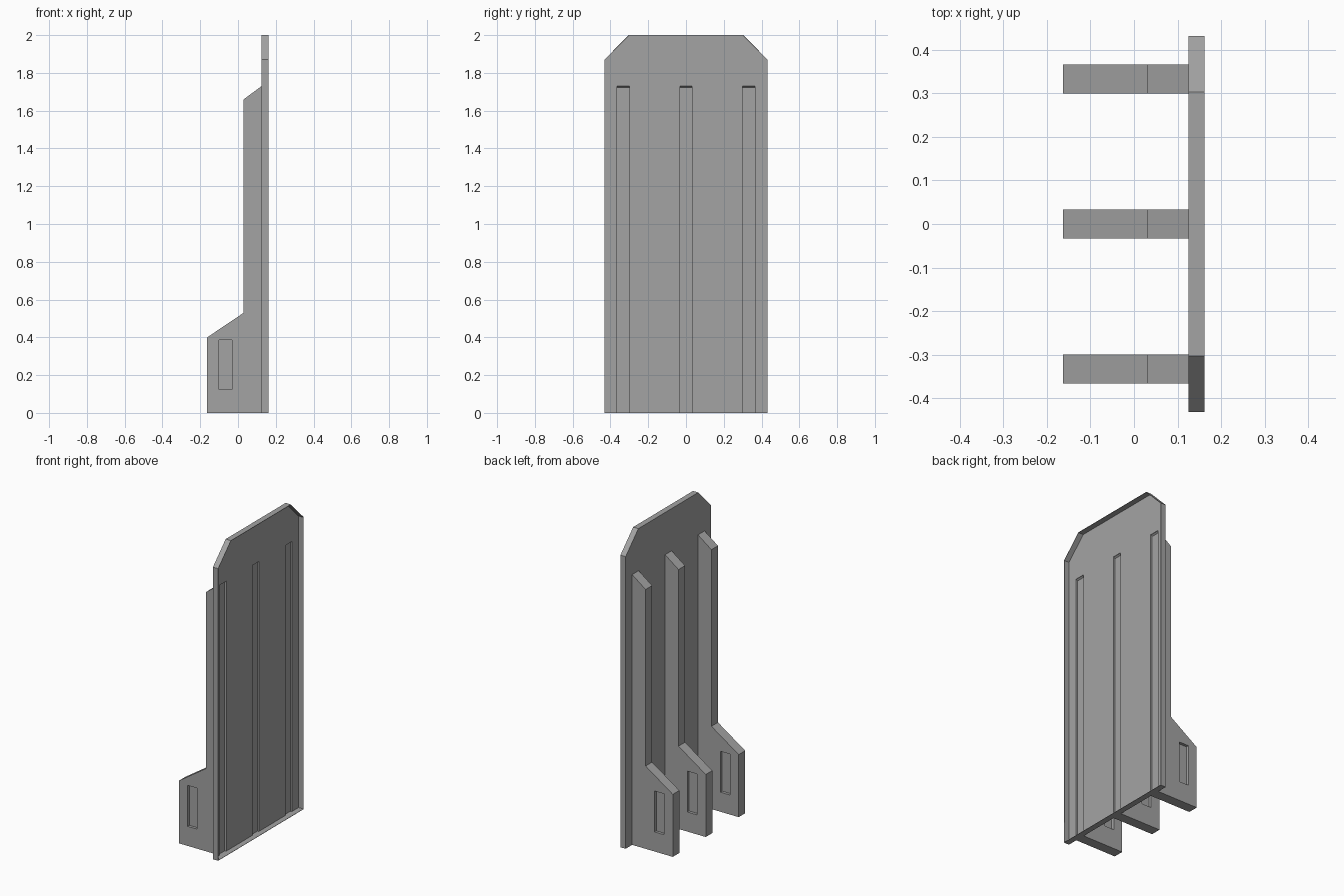
import bpy
import bmesh

cube = bpy.data.objects.get("Cube")
if cube:
    bpy.data.objects.remove(cube, do_unlink=True)

# One plain grey for everything
grey = bpy.data.materials.new("plain_grey")
grey.use_nodes = True
colour = (0.37, 0.37, 0.37, 1)
grey.diffuse_color = colour
grey.node_tree.nodes["Principled BSDF"].inputs["Base Color"].default_value = colour

BACK, OPEN, HALF_Y = 0.125, 0.162, 0.432
RIB_HALF, RIB_TOP = 0.033, 1.73
RIB_YS = (-0.333, 0, 0.333)


def finish(bm, name):
    mesh = bpy.data.meshes.new(name)
    bm.to_mesh(mesh)
    bm.free()
    mesh.materials.append(grey)
    obj = bpy.data.objects.new(name, mesh)
    bpy.context.collection.objects.link(obj)
    return obj


def ring(bm, points):
    return [bm.verts.new(p) for p in points]


def bridge(bm, a, b, skip=()):
    n = len(a)
    for i in range(n):
        if i not in skip:
            j = (i + 1) % n
            bm.faces.new((a[i], a[j], b[j], b[i]))


def thicken(obj, thickness):
    mod = obj.modifiers.new("thickness", "SOLIDIFY")
    mod.thickness = thickness
    mod.offset = -1


# Rim around the open side of the panel, with chamfered upper corners
top = [(HALF_Y, 1.87), (0.303, 2), (-0.303, 2), (-HALF_Y, 1.87)]
outline = [(-HALF_Y, 0), (HALF_Y, 0)] + top
bm = bmesh.new()
bridge(bm, ring(bm, [(OPEN, y, z) for y, z in outline]),
       ring(bm, [(BACK, y, z) for y, z in outline]))
for f in bm.faces:
    c = f.calc_center_median()
    c.x, c.z = 0, c.z - 1
    if f.normal.length == 0:
        f.normal_update()
    if f.normal.dot(c) < 0:
        f.normal_flip()
thicken(finish(bm, "panel_rim"), 0.003)

# Panel sheet, slotted where the ribs meet it
bm = bmesh.new()
slots = [(-HALF_Y, 0)]
for y in RIB_YS:
    a, b = y - RIB_HALF, y + RIB_HALF
    slots += [(a, 0), (a, RIB_TOP), (b, RIB_TOP), (b, 0)]
slots.append((HALF_Y, 0))
face = bm.faces.new(ring(bm, [(BACK, y, z) for y, z in slots + top]))
face.normal_update()
if face.normal.x > 0:
    face.normal_flip()
thicken(finish(bm, "panel_sheet"), 0.002)

# Ribs: stepped profile, a shallow pocket on each side, recessed end
profile = [(-0.163, 0), (BACK, 0), (BACK, RIB_TOP),
           (0.03, 1.66), (0.03, 0.53), (-0.163, 0.40)]
pocket = [(-0.10, 0.125), (-0.033, 0.125), (-0.033, 0.387), (-0.10, 0.387)]
POCKET_DEPTH, END_X = 0.018, 0.115


def build_rib(name, y):
    bm = bmesh.new()
    sides = []
    for s in (-1, 1):
        y_out = y + s * RIB_HALF
        outer = ring(bm, [(x, y_out, z) for x, z in profile])
        hole = ring(bm, [(x, y_out, z) for x, z in pocket])
        floor = ring(bm, [(x, y_out - s * POCKET_DEPTH, z) for x, z in pocket])
        edges = [bm.edges.new((loop[i - 1], loop[i]))
                 for loop in (outer, hole) for i in range(len(loop))]
        bmesh.ops.triangle_fill(bm, use_beauty=True, edges=edges)
        bridge(bm, hole, floor)
        bm.faces.new(floor)
        sides.append(outer)
    bridge(bm, sides[0], sides[1], skip=(1,))
    bmesh.ops.recalc_face_normals(bm, faces=bm.faces[:])
    z_end = RIB_TOP - (BACK - END_X) * 0.74
    a, b = y - RIB_HALF, y + RIB_HALF
    bm.faces.new(ring(bm, [(END_X, a, 0), (END_X, b, 0),
                           (END_X, b, z_end), (END_X, a, z_end)]))
    finish(bm, name)


for name, y in zip(("front_rib", "middle_rib", "back_rib"), RIB_YS):
    build_rib(name, y)
